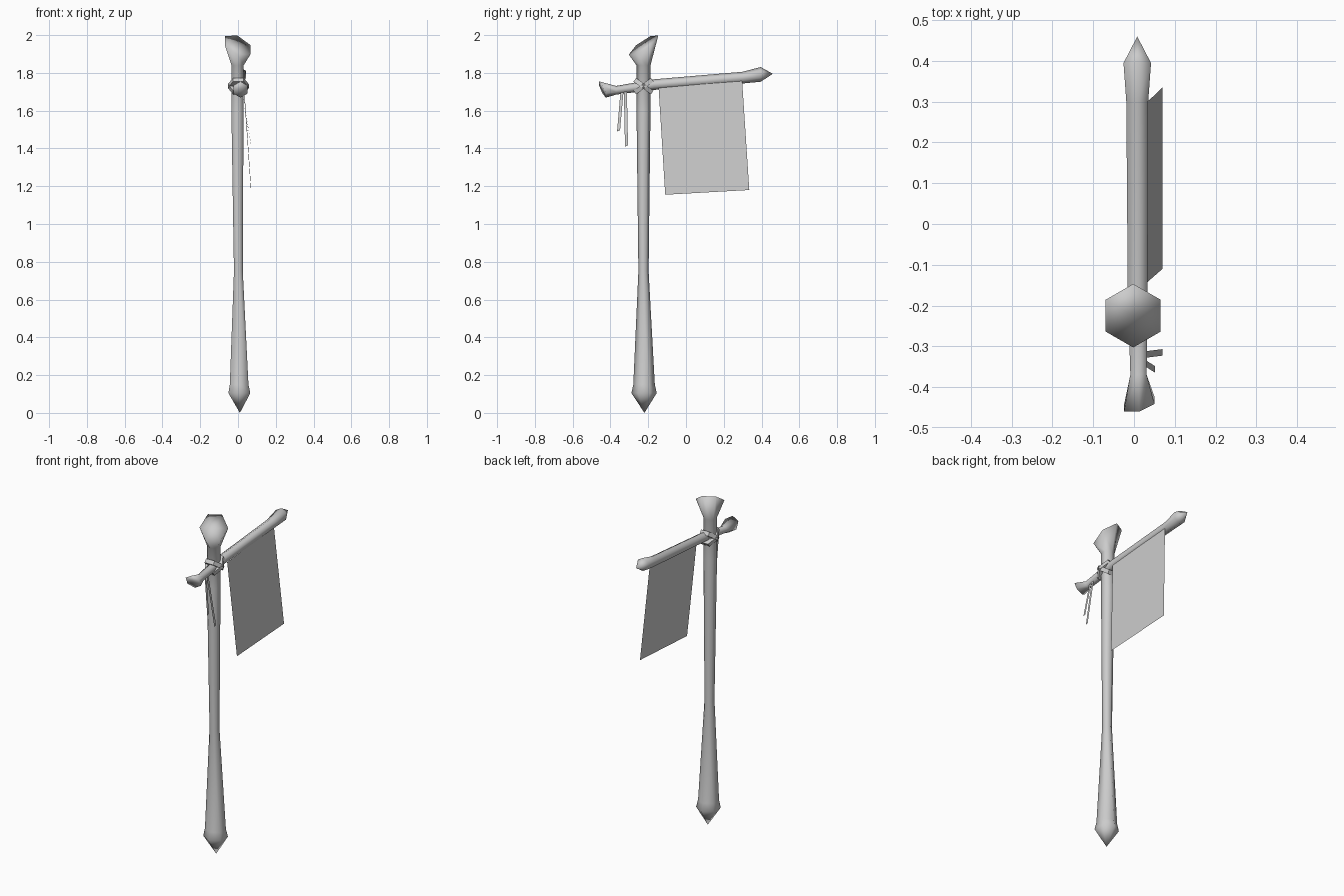
import bpy, bmesh, math
from mathutils import Matrix, Vector

cube = bpy.data.objects.get("Cube")
if cube:
    bpy.data.objects.remove(cube, do_unlink=True)

GREY = 0.6
mat = bpy.data.materials.new("plain grey")
mat.use_nodes = True
mat.diffuse_color = (GREY, GREY, GREY, 1)
mat.node_tree.nodes["Principled BSDF"].inputs["Base Color"].default_value = (GREY, GREY, GREY, 1)


def finish(name, bm, smooth=True):
    bmesh.ops.recalc_face_normals(bm, faces=bm.faces)
    for f in bm.faces:
        f.smooth = smooth
    mesh = bpy.data.meshes.new(name)
    bm.to_mesh(mesh)
    bm.free()
    mesh.materials.append(mat)
    obj = bpy.data.objects.new(name, mesh)
    bpy.context.collection.objects.link(obj)
    return obj


def hex_loft(name, axis, rings, start, end):
    """Six-sided loft; each ring is (centre, radius, side slope, long slope)."""
    bm = bmesh.new()
    loops = []
    for centre, r, su, sv in rings:
        loop = []
        for k in range(6):
            u, v = r * math.sin(k * math.pi / 3), r * math.cos(k * math.pi / 3)
            t = su * u + sv * v
            offset = Vector((u, v, t) if axis == "z" else (u, t, v))
            loop.append(bm.verts.new(Vector(centre) + offset))
        loops.append(loop)
    for a, b in zip(loops, loops[1:]):
        for k in range(6):
            n = (k + 1) % 6
            bm.faces.new((a[k], a[n], b[n], b[k]))
    for loop, tip in ((loops[0], start), (loops[-1], end)):
        apex = bm.verts.new(tip)
        for k in range(6):
            bm.faces.new((loop[k], loop[(k + 1) % 6], apex))
    return finish(name, bm)


def sheet(name, corners):
    bm = bmesh.new()
    bm.faces.new([bm.verts.new(c) for c in corners])
    return finish(name, bm, False)


# Upright pole: pointed foot, slim middle, slanted flared head
Y = -0.225
hex_loft("pole", "z", [
    ((0.007, Y + 0.003, 0.105), 0.067, 0, 0),
    ((0.006, Y + 0.003, 0.15), 0.057, 0, 0),
    ((0.002, Y, 0.75), 0.027, 0, 0),
    ((-0.003, Y, 1.6), 0.037, 0, 0),
    ((-0.002, Y, 1.84), 0.037, 0, 0),
    ((-0.002, Y, 1.947), 0.078, -0.36, 0.64),
], (0.01, Y + 0.005, 0), (-0.002, Y, 1.945))

# Crossbar: slanted flare at the front, pointed club at the back
hex_loft("crossbar", "y", [
    ((0.013, -0.442, 1.712), 0.043, 0.25, -0.42),
    ((0.011, -0.37, 1.708), 0.023, 0, 0),
    ((0.009, -0.17, 1.738), 0.028, 0, 0),
    ((0.008, 0.3, 1.775), 0.031, 0, 0),
    ((0.008, 0.395, 1.792), 0.039, 0, 0),
], (0.012, -0.445, 1.715), (0.008, 0.46, 1.795))

# Crossed lashing around the joint
for name, angle in (("lashing_rising", 36), ("lashing_falling", -36)):
    bm = bmesh.new()
    bmesh.ops.create_cone(bm, cap_ends=True, segments=6, radius1=0.066, radius2=0.066, depth=0.024)
    turn = Matrix.Rotation(math.radians(angle), 4, "X")
    bm.transform(Matrix.Translation((0.002, Y, 1.73)) @ turn @ Matrix.Diagonal((0.85, 1, 1, 1))
                 @ Matrix.Rotation(math.pi / 6, 4, "Z"))
    lashing = finish(name, bm, False)

# Hanging banner, swinging slightly outward
sheet("banner", [(0.03, -0.145, 1.72), (0.07, -0.11, 1.155), (0.07, 0.335, 1.18), (0.03, 0.297, 1.76)])

# Loose cord ends
for name, top_y, low_y, low_x, low_z in (("long_cord", -0.321, -0.315, 0.07, 1.41),
                                         ("short_cord", -0.338, -0.357, 0.052, 1.49)):
    w = 0.008
    sheet(name, [(0.022, top_y - w, 1.71), (low_x, low_y - w, low_z),
                 (low_x, low_y + w, low_z + 0.006), (0.022, top_y + w, 1.71)])
